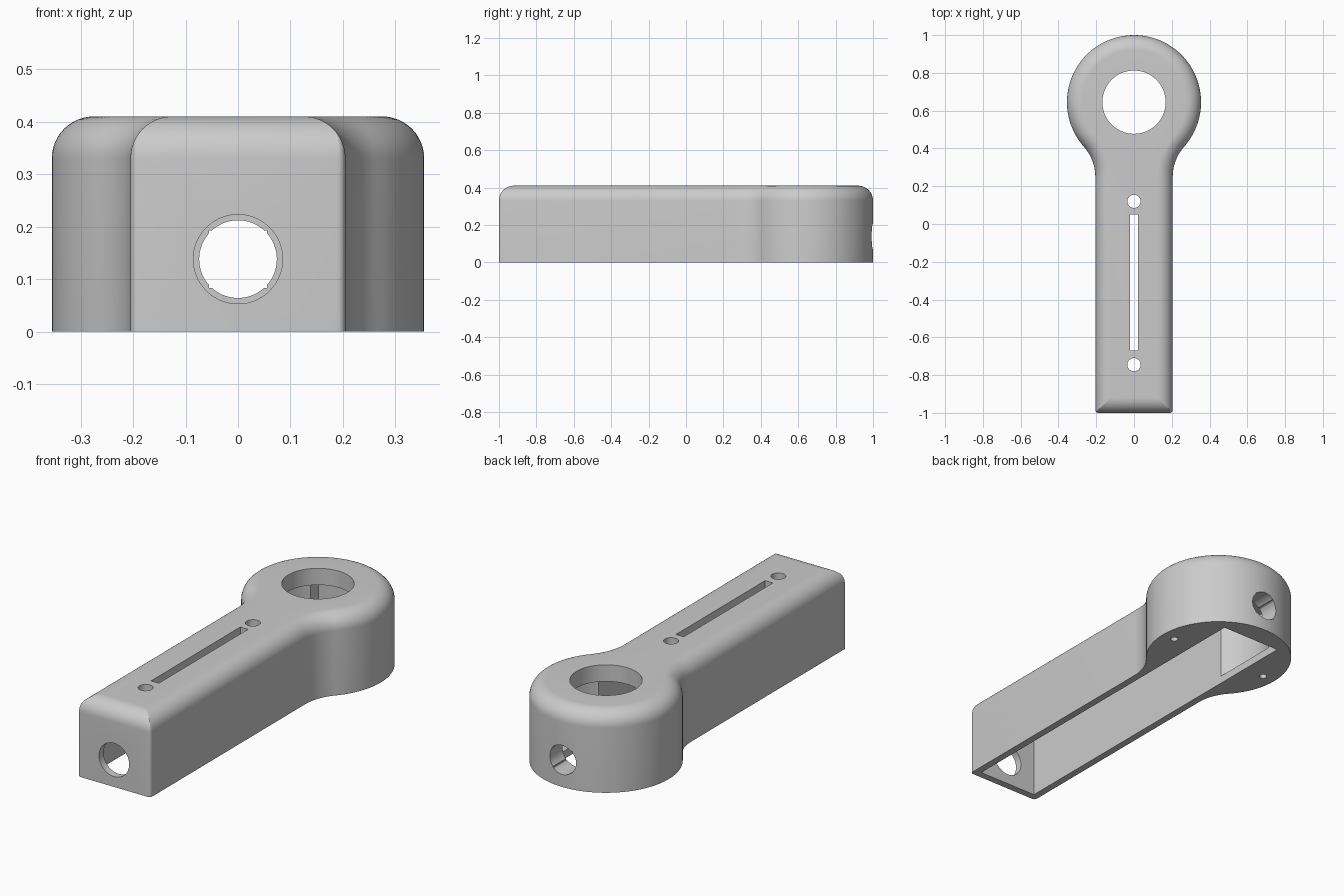
import bpy, bmesh
from math import sin, cos, pi, atan2, radians
from mathutils import Matrix, Vector

if "Cube" in bpy.data.objects:
    bpy.data.objects.remove(bpy.data.objects["Cube"])

HEIGHT, ROUND, WALL = 0.41, 0.08, 0.037
HEAD_Y, HEAD_R = 0.645, 0.355
ARM, NECK_Y, NECK_R = 0.205, 0.25, 0.24
HOLE_Z = 0.138

grey = bpy.data.materials.new("plain grey")
grey.use_nodes = True
colour = (0.6, 0.6, 0.6, 1)
grey.diffuse_color = colour
grey.node_tree.nodes["Principled BSDF"].inputs["Base Color"].default_value = colour


def arc(cx, cy, r, start, end, n):
    angles = [start + (end - start) * i / n for i in range(n + 1)]
    return [(cx + r * cos(a), cy + r * sin(a)) for a in angles]


def outline(inset):
    """Plan outline, from the front corner round the head, moved inward."""
    corner = max(0.016 - inset, 0.002)
    half, front = ARM - inset, -1 + inset
    neck_x = ARM + NECK_R
    lean = atan2(HEAD_Y - NECK_Y, neck_x)
    right = arc(half - corner, front + corner, corner, -pi / 2, 0, 5)
    right += arc(neck_x, NECK_Y, NECK_R + inset, pi, pi - lean, 14)
    right += arc(0, HEAD_Y, HEAD_R - inset, -lean, pi / 2, 40)[1:]
    left = [(-x, y) for x, y in reversed(right[:-1])]
    return right + left


def make_object(name, bm):
    bmesh.ops.recalc_face_normals(bm, faces=bm.faces)
    mesh = bpy.data.meshes.new(name)
    bm.to_mesh(mesh)
    bm.free()
    mesh.materials.append(grey)
    obj = bpy.data.objects.new(name, mesh)
    bpy.context.collection.objects.link(obj)
    return obj


# Solid body: stacked outlines with a rounded top edge
bm = bmesh.new()
levels = [(0, 0)]
for i in range(13):
    a = pi / 2 * i / 12
    levels.append((HEIGHT - ROUND + ROUND * sin(a), ROUND * (1 - cos(a))))
rings = [[bm.verts.new((x, y, z)) for x, y in outline(d)] for z, d in levels]
for low, high in zip(rings, rings[1:]):
    for i in range(len(low)):
        j = (i + 1) % len(low)
        bm.faces.new((low[i], low[j], high[j], high[i]))
bm.faces.new(rings[0])
bm.faces.new(rings[-1])
body = make_object("handle_body", bm)


def cut(name, bm):
    cutter = make_object(name, bm)
    cutter.hide_render = True
    mod = body.modifiers.new(name, "BOOLEAN")
    mod.operation, mod.solver, mod.object = "DIFFERENCE", "EXACT", cutter
    bpy.context.view_layer.objects.active = body
    bpy.ops.object.modifier_apply(modifier=name)
    bpy.data.objects.remove(cutter)


def cut_box(name, low, high):
    low, high = Vector(low), Vector(high)
    bm = bmesh.new()
    bmesh.ops.create_cube(bm, size=1, matrix=Matrix.Translation((low + high) / 2)
                          @ Matrix.Diagonal((*(high - low), 1)))
    cut(name, bm)


def cut_cylinder(name, centre, r, depth, along_y=False, sides=64):
    bm = bmesh.new()
    turn = Matrix.Rotation(pi / 2 if along_y else 0, 4, "X")
    bmesh.ops.create_cone(bm, cap_ends=True, segments=sides, radius1=r, radius2=r,
                          depth=depth, matrix=Matrix.Translation(centre) @ turn)
    cut(name, bm)


# Hollow underside: arm channel, head channel and round pocket
inner = ARM - WALL
cut_box("arm_channel", (-inner, -1 + WALL, -0.1), (inner, 0.45, HEIGHT - WALL))
cut_box("head_channel", (-inner, 0.4, -0.1), (inner, 0.89, 0.325))
cut_cylinder("head_pocket", (0, HEAD_Y, 0.1825), 0.247, 0.285)

# Openings through the top
cut_cylinder("head_hole", (0, HEAD_Y, 0.4), 0.1675, 0.3, sides=96)
cut_box("slot", (-0.022, -0.67, 0.3), (0.022, 0.05, 0.5))
for y in (0.12, -0.745):
    cut_cylinder("round_hole", (0, y, 0.4), 0.035, 0.2, sides=40)

# Front opening, and the smaller back opening with square notches
cut_cylinder("front_hole", (0, -1, HOLE_Z), 0.085, 0.2, True)
cut_cylinder("back_hole", (0, 0.95, HOLE_Z), 0.074, 0.3, True)
cut_box("back_notches", (-0.055, 0.8, HOLE_Z - 0.055), (0.055, 1.1, HOLE_Z + 0.055))

# Screw holes under the head
for x in (-0.284, 0.284):
    cut_cylinder("screw_hole", (x, HEAD_Y, 0), 0.018, 0.3, sides=24)

bpy.ops.object.select_all(action="DESELECT")
body.select_set(True)
bpy.context.view_layer.objects.active = body
bpy.ops.object.shade_smooth_by_angle(angle=radians(30))
